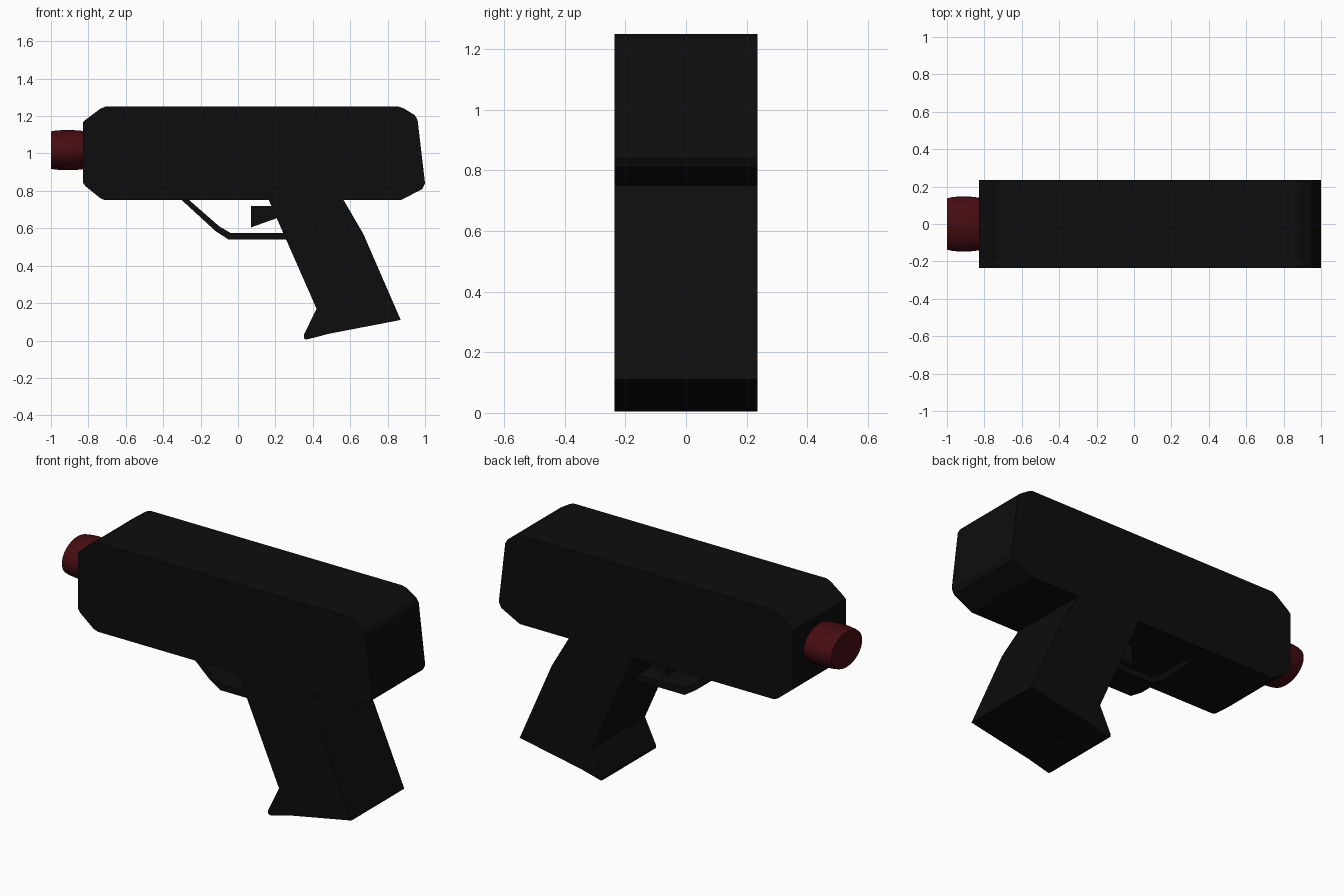
import bpy, bmesh, math

if "Cube" in bpy.data.objects:
    bpy.data.objects.remove(bpy.data.objects["Cube"])


def material(name, color):
    m = bpy.data.materials.new(name)
    m.diffuse_color = (*color, 1)
    m.use_nodes = True
    m.node_tree.nodes["Principled BSDF"].inputs["Base Color"].default_value = m.diffuse_color
    return m


black = material("black", (0.004, 0.004, 0.004))
red = material("dark_red", (0.06, 0.004, 0.006))


def make_object(name, bm, mat):
    bmesh.ops.recalc_face_normals(bm, faces=bm.faces)
    mesh = bpy.data.meshes.new(name)
    bm.to_mesh(mesh)
    bm.free()
    ob = bpy.data.objects.new(name, mesh)
    bpy.context.collection.objects.link(ob)
    mesh.materials.append(mat)
    return ob


def slab(name, profile, half_width, mat):
    """Side profile (x, z) extruded symmetrically across y."""
    bm = bmesh.new()
    face = bm.faces.new([bm.verts.new((x, -half_width, z)) for x, z in profile])
    out = bmesh.ops.extrude_face_region(bm, geom=[face])
    verts = [v for v in out["geom"] if isinstance(v, bmesh.types.BMVert)]
    bmesh.ops.translate(bm, verts=verts, vec=(0, 2 * half_width, 0))
    return make_object(name, bm, mat)


# Main body with chamfered ends
slab("body", [
    (-0.83, 1.165), (-0.815, 1.18), (-0.735, 1.24), (-0.71, 1.25),
    (0.86, 1.25), (0.885, 1.242), (0.945, 1.205), (0.96, 1.18),
    (1.0, 0.84), (0.985, 0.81), (0.87, 0.75),
    (-0.71, 0.75), (-0.735, 0.76), (-0.815, 0.825), (-0.83, 0.845)], 0.235, black)

# Slanted grip, flush with the body sides
slab("grip", [
    (0.165, 0.75), (0.42, 0.17), (0.352, 0.03), (0.352, 0.012), (0.365, 0.005),
    (0.49, 0.037), (0.87, 0.11), (0.67, 0.57), (0.565, 0.75)], 0.235, black)

# Trigger guard strip
slab("trigger_guard", [
    (-0.30, 0.75), (-0.12, 0.585), (-0.05, 0.54), (0.30, 0.54),
    (0.30, 0.575), (-0.04, 0.575), (-0.10, 0.61), (-0.26, 0.75)], 0.085, black)

# Trigger
slab("trigger", [(0.07, 0.72), (0.07, 0.605), (0.21, 0.655), (0.21, 0.72)], 0.07, black)

# Oval muzzle with a slightly bulged side
bm = bmesh.new()
sides = 48
rings = []
for x, s in [(-1.0, 0.93), (-0.98, 0.97), (-0.94, 1.0), (-0.88, 1.0), (-0.84, 0.97), (-0.82, 0.94)]:
    rings.append([bm.verts.new((x, 0.147 * s * math.cos(a), 1.018 + 0.107 * s * math.sin(a)))
                  for a in (2 * math.pi * i / sides for i in range(sides))])
for r0, r1 in zip(rings, rings[1:]):
    for i in range(sides):
        j = (i + 1) % sides
        bm.faces.new((r0[i], r0[j], r1[j], r1[i]))
bm.faces.new(rings[0])
bm.faces.new(rings[-1])
muzzle = make_object("muzzle", bm, red)
bpy.context.view_layer.objects.active = muzzle
muzzle.select_set(True)
bpy.ops.object.shade_smooth_by_angle(angle=math.radians(40))
